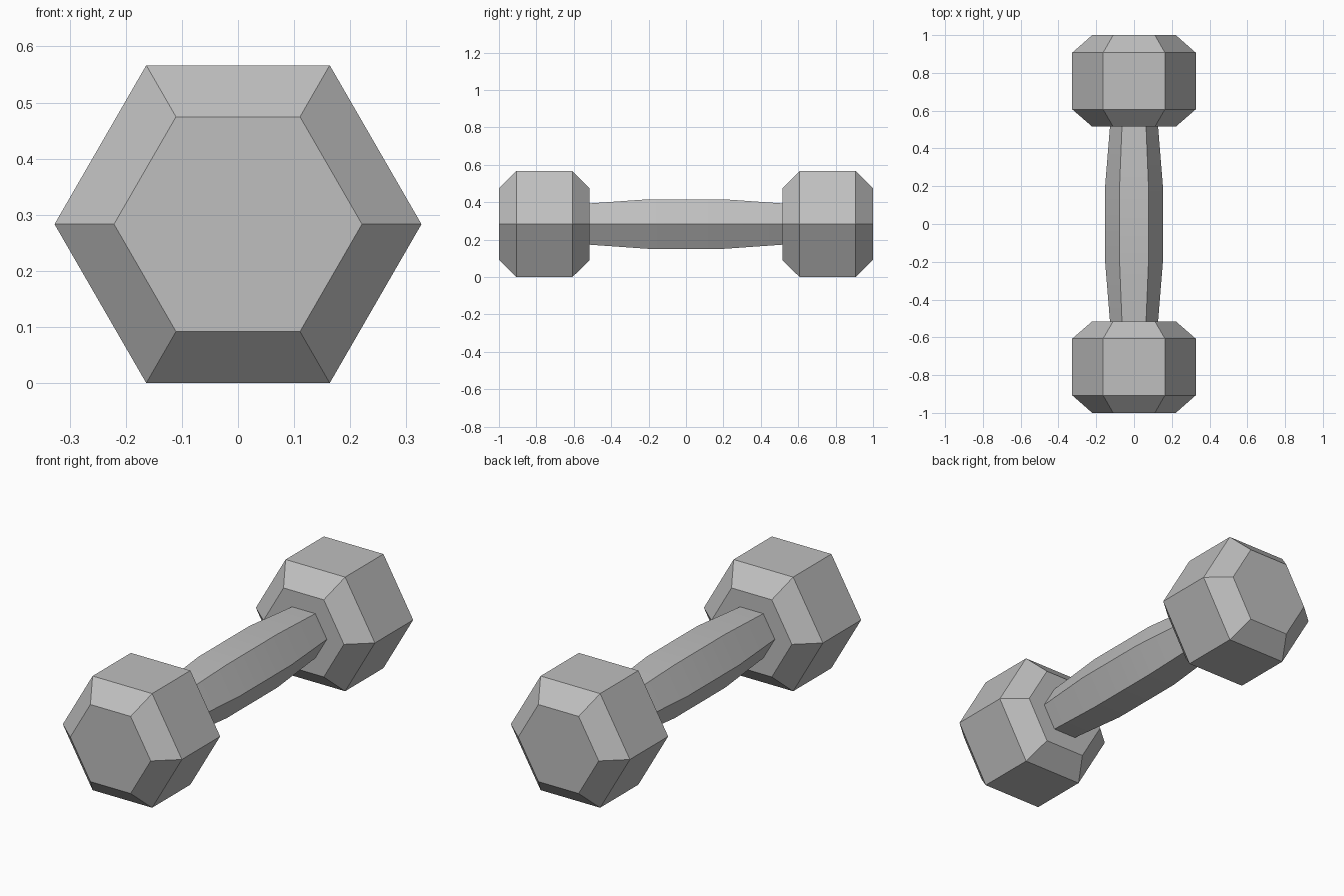
import bpy, bmesh
from math import cos, sin, pi, radians

cube = bpy.data.objects.get("Cube")
if cube:
    bpy.data.objects.remove(cube, do_unlink=True)

SIDES = 6
HEAD_RADIUS = 0.327
AXIS_Z = HEAD_RADIUS * cos(pi / SIDES)  # lower flat rests on the ground

steel = bpy.data.materials.new("steel_grey")
steel.use_nodes = True
colour = (0.52, 0.52, 0.52, 1)
steel.diffuse_color = colour
steel.node_tree.nodes["Principled BSDF"].inputs["Base Color"].default_value = colour


def hex_solid(name, profile):
    """Loft hexagonal rings along y from (y, radius) pairs and cap the ends."""
    bm = bmesh.new()
    rings = [[bm.verts.new((r * cos(2 * pi * i / SIDES), y, r * sin(2 * pi * i / SIDES)))
              for i in range(SIDES)] for y, r in profile]
    for a, b in zip(rings, rings[1:]):
        for i in range(SIDES):
            j = (i + 1) % SIDES
            bm.faces.new((a[i], a[j], b[j], b[i]))
    bm.faces.new(rings[0])
    bm.faces.new(rings[-1])
    bmesh.ops.recalc_face_normals(bm, faces=bm.faces)
    mesh = bpy.data.meshes.new(name)
    bm.to_mesh(mesh)
    bm.free()
    mesh.materials.append(steel)
    obj = bpy.data.objects.new(name, mesh)
    obj.location.z = AXIS_Z
    bpy.context.collection.objects.link(obj)
    return obj


# Chamfered hexagonal weights at both ends
head_profile = [(0.515, 0.221), (0.607, HEAD_RADIUS), (0.907, HEAD_RADIUS), (1.0, 0.221)]
for name, side in (("front_weight", -1), ("back_weight", 1)):
    hex_solid(name, [(side * y, r) for y, r in head_profile])

# Grip swelling toward the middle, softly shaded along its length
grip = hex_solid("grip", [(-0.52, 0.127), (-0.2, 0.153), (0.2, 0.153), (0.52, 0.127)])
bpy.ops.object.select_all(action='DESELECT')
grip.select_set(True)
bpy.context.view_layer.objects.active = grip
bpy.ops.object.shade_smooth_by_angle(angle=radians(30))
